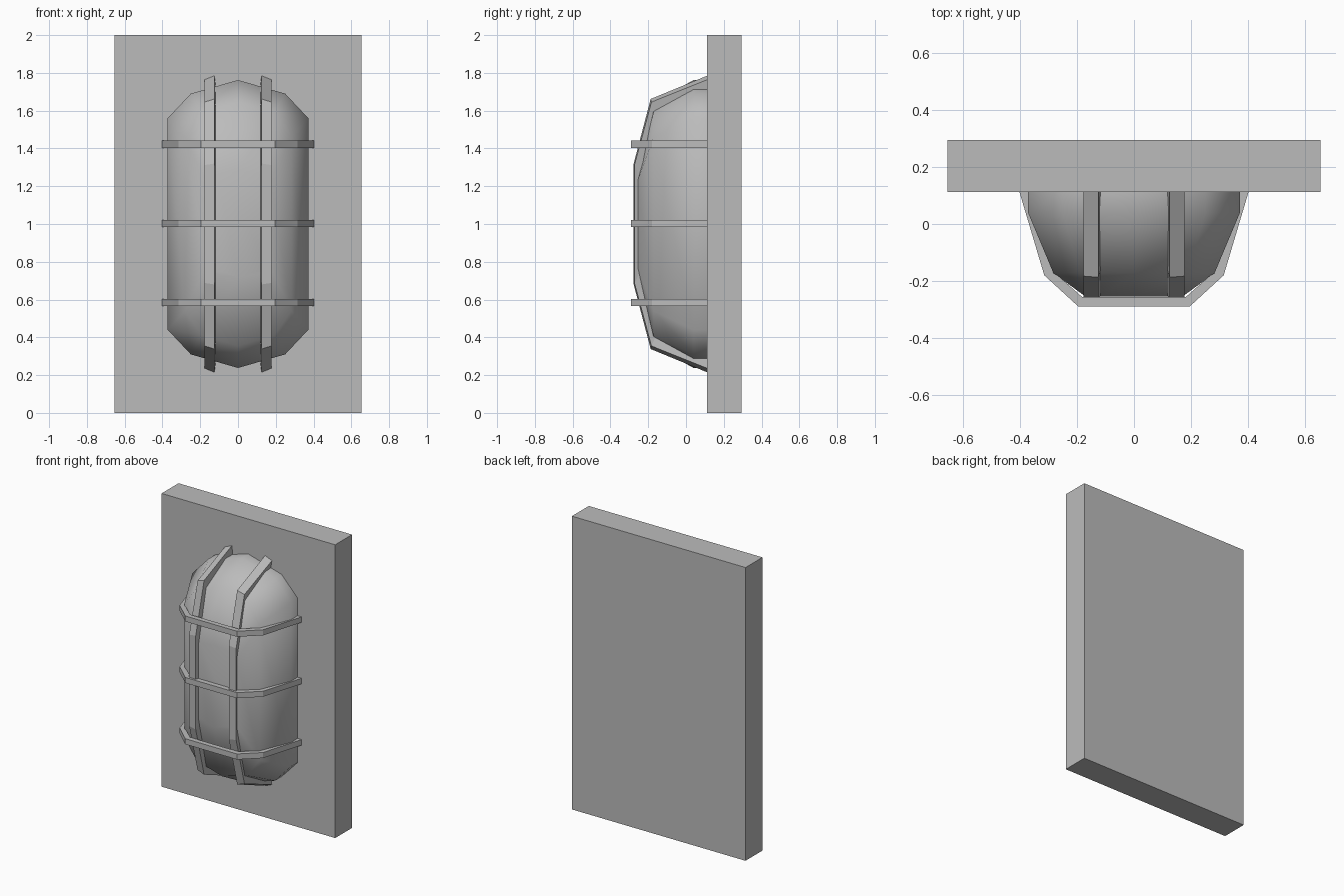
import bpy, bmesh, math

old = bpy.data.objects.get("Cube")
if old:
    bpy.data.objects.remove(old, do_unlink=True)

# Single matte grey
grey = bpy.data.materials.new("light grey")
grey.use_nodes = True
color = (0.5, 0.5, 0.5, 1)
grey.diffuse_color = color
grey.node_tree.nodes["Principled BSDF"].inputs["Base Color"].default_value = color

MID = 1.0     # height of the lamp centre
WALL = 0.112  # front of the backplate


def finish(name, bm, smooth=False):
    bmesh.ops.recalc_face_normals(bm, faces=bm.faces)
    mesh = bpy.data.meshes.new(name)
    bm.to_mesh(mesh)
    bm.free()
    mesh.materials.append(grey)
    obj = bpy.data.objects.new(name, mesh)
    bpy.context.collection.objects.link(obj)
    if smooth:
        bpy.ops.object.select_all(action="DESELECT")
        obj.select_set(True)
        bpy.context.view_layer.objects.active = obj
        bpy.ops.object.shade_smooth_by_angle(angle=math.radians(50))
    return obj


def loft(name, loops, smooth=False):
    """Skin a row of closed loops and cap both ends."""
    bm = bmesh.new()
    rows = [[bm.verts.new(p) for p in loop] for loop in loops]
    n = len(rows[0])
    for a, b in zip(rows, rows[1:]):
        for i in range(n):
            j = (i + 1) % n
            bm.faces.new((a[i], a[j], b[j], b[i]))
    bm.faces.new(rows[0])
    bm.faces.new(rows[-1])
    return finish(name, bm, smooth)


def mirrored(half):
    return half + [(-u, v) for u, v in reversed(half)]


# Backplate
bm = bmesh.new()
bmesh.ops.create_cube(bm, size=1)
for v in bm.verts:
    v.co = (v.co.x * 1.31, 0.203 + v.co.y * 0.182, MID + v.co.z * 2)
finish("backplate", bm)


# Dome: elongated outline stepping inwards towards the front
def outline(y, side, shoulder, crown):
    top = [side, shoulder, (0, crown), (-shoulder[0], shoulder[1]), (-side[0], side[1])]
    return [(x, y, MID + z) for x, z in top + [(-x, -z) for x, z in top]]


loft("lamp_dome", [
    outline(WALL, (0.372, 0.56), (0.25, 0.69), 0.762),
    outline(0.04, (0.372, 0.56), (0.25, 0.69), 0.762),
    outline(-0.172, (0.283, 0.46), (0.19, 0.59), 0.645),
    outline(-0.255, (0.17, 0.23), (0.11, 0.265), 0.28),
], smooth=True)

# Horizontal guard straps
outer = mirrored([(0.402, WALL), (0.315, -0.18), (0.195, -0.29)])
inner = mirrored([(0.37, WALL), (0.285, -0.165), (0.182, -0.256)])
for name, z in (("lower", 0.585), ("middle", 1.003), ("upper", 1.422)):
    loft(name + "_guard_strap", [
        [(*o, z - 0.019), (*o, z + 0.019), (*i, z + 0.019), (*i, z - 0.019)]
        for o, i in zip(outer, inner)])

# Upright guard bars, leaning outwards with the dome
outer = mirrored([(0.785, WALL), (0.662, -0.187), (0.32, -0.277)])
inner = mirrored([(0.715, WALL), (0.6, -0.155), (0.26, -0.243)])
for name, side in (("left", 1), ("right", -1)):
    loft(name + "_guard_bar", [
        [(side * 0.125, oy, MID + oz), (side * 0.177, oy + 0.004, MID + oz * 0.975),
         (side * 0.167, iy, MID + iz * 0.975), (side * 0.116, iy, MID + iz)]
        for (oz, oy), (iz, iy) in zip(outer, inner)])
